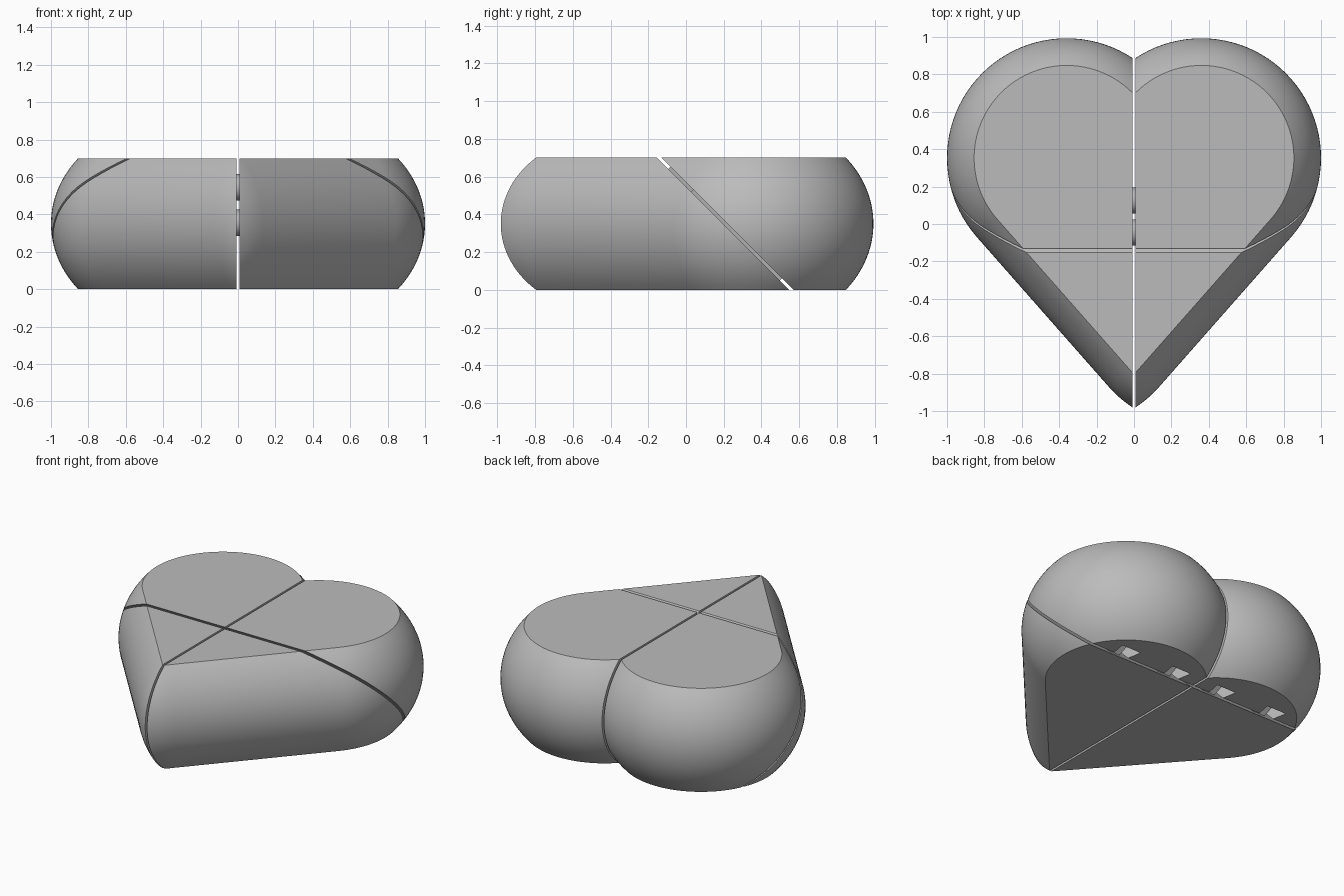
import bpy
import bmesh
import math
from mathutils import Vector

cube = bpy.data.objects.get("Cube")
if cube:
    bpy.data.objects.remove(cube, do_unlink=True)

HEIGHT = 0.70
LOBE = Vector((0.36, 0.353))       # centre of the round lobe
TIP = Vector((-0.345, -0.447))     # far end of the swept lobe, beyond the split
RADIUS, RADIUS_Z = 0.64, 0.552
GAP = 0.007                        # half the gap between left and right
SEAM_FRONT, SEAM_BACK = 0.547, 0.569   # y + z on each side of the slanted seam
SLOPE = Vector((0, 1, -1)).normalized()
NORMAL = Vector((0, 1, 1)).normalized()

grey = bpy.data.materials.new("grey plastic")
grey.use_nodes = True
colour = (0.50, 0.50, 0.50, 1)
grey.diffuse_color = colour
grey.node_tree.nodes["Principled BSDF"].inputs["Base Color"].default_value = colour


def make_object(name, bm):
    bmesh.ops.recalc_face_normals(bm, faces=bm.faces[:])
    mesh = bpy.data.meshes.new(name)
    bm.to_mesh(mesh)
    bm.free()
    mesh.materials.append(grey)
    obj = bpy.data.objects.new(name, mesh)
    bpy.context.collection.objects.link(obj)
    return obj


def slice_off(bm, point, normal):
    """Remove what lies on the normal side and close the cut."""
    bmesh.ops.bisect_plane(bm, geom=bm.verts[:] + bm.edges[:] + bm.faces[:],
                           plane_co=point, plane_no=normal, clear_outer=True)
    rim = [e for e in bm.edges if e.is_boundary]
    if rim:
        bmesh.ops.holes_fill(bm, edges=rim, sides=0)


def swept_lobe():
    """Flattened ball swept from the lobe to the tip, as stacked rings."""
    bm = bmesh.new()
    levels, half = 28, 48
    heading = math.atan2(LOBE.y - TIP.y, LOBE.x - TIP.x)
    rings = []
    for i in range(levels + 1):
        z = HEIGHT * i / levels
        r = RADIUS * math.sqrt(1 - ((z - HEIGHT / 2) / RADIUS_Z) ** 2)
        ring = []
        for centre, start in ((LOBE, heading - math.pi / 2), (TIP, heading + math.pi / 2)):
            for k in range(half + 1):
                a = start + math.pi * k / half
                ring.append(bm.verts.new((centre.x + r * math.cos(a),
                                          centre.y + r * math.sin(a), z)))
        rings.append(ring)
    for low, high in zip(rings, rings[1:]):
        for k in range(len(low)):
            n = (k + 1) % len(low)
            bm.faces.new((low[k], low[n], high[n], high[k]))
    bm.faces.new(rings[0])
    bm.faces.new(rings[-1])
    return bm


def dovetail(name, x, top, bottom, level, depth, grow):
    """Flared rail that runs down the slanted seam."""
    bm = bmesh.new()
    section = ((-0.045, -0.006), (0.045, -0.006), (0.065, depth), (-0.065, depth))
    ends = []
    for z in (top + grow, bottom):
        base = Vector((x, level - z, z))
        ends.append([bm.verts.new(base + Vector((s + math.copysign(grow, s), 0, 0)) + NORMAL * d)
                     for s, d in section])
    for k in range(4):
        n = (k + 1) % 4
        bm.faces.new((ends[0][k], ends[0][n], ends[1][n], ends[1][k]))
    bm.faces.new(ends[0])
    bm.faces.new(ends[1])
    return make_object(name, bm)


def combine(obj, other, operation):
    mod = obj.modifiers.new(operation.lower(), "BOOLEAN")
    mod.operation, mod.object, mod.solver = operation, other, "EXACT"
    bpy.context.view_layer.objects.active = obj
    bpy.ops.object.modifier_apply(modifier=mod.name)
    bpy.data.objects.remove(other, do_unlink=True)


def mirrored(obj, name):
    bm = bmesh.new()
    bm.from_mesh(obj.data)
    bmesh.ops.scale(bm, vec=(-1, 1, 1), verts=bm.verts[:])
    return make_object(name, bm)


# Left half, split in two along the slanted seam
front = swept_lobe()
slice_off(front, (GAP, 0, 0), (-1, 0, 0))
slice_off(front, (0, SEAM_FRONT, 0), NORMAL)
left_front = make_object("left_front_piece", front)

back = swept_lobe()
slice_off(back, (GAP, 0, 0), (-1, 0, 0))
slice_off(back, (0, SEAM_BACK, 0), -NORMAL)
left_back = make_object("left_back_piece", back)

# Rails on the front piece slide in matching grooves of the back piece
for x, top in ((0.18, 0.64), (0.58, 0.52)):
    combine(left_back, dovetail("groove_cutter", x, top, -0.2, SEAM_BACK, 0.07, 0.008), "DIFFERENCE")
    combine(left_front, dovetail("rail", x, top, 0.05, SEAM_FRONT, 0.07, 0), "UNION")

pieces = [left_front, left_back,
          mirrored(left_front, "right_front_piece"),
          mirrored(left_back, "right_back_piece")]

# Round pegs that bridge the gap between the halves
for name, y, z in (("upper_peg", -0.045, 0.545), ("lower_peg", 0.125, 0.355)):
    bm = bmesh.new()
    bmesh.ops.create_cone(bm, cap_ends=True, segments=32, radius1=0.07, radius2=0.07, depth=0.06)
    for v in bm.verts:
        v.co = Vector((v.co.z, v.co.x + y, v.co.y + z))
    pieces.append(make_object(name, bm))

# Smooth shading with crisp edges
bpy.ops.object.select_all(action="DESELECT")
for obj in pieces:
    obj.select_set(True)
bpy.context.view_layer.objects.active = pieces[0]
bpy.ops.object.shade_smooth_by_angle(angle=math.radians(30))
